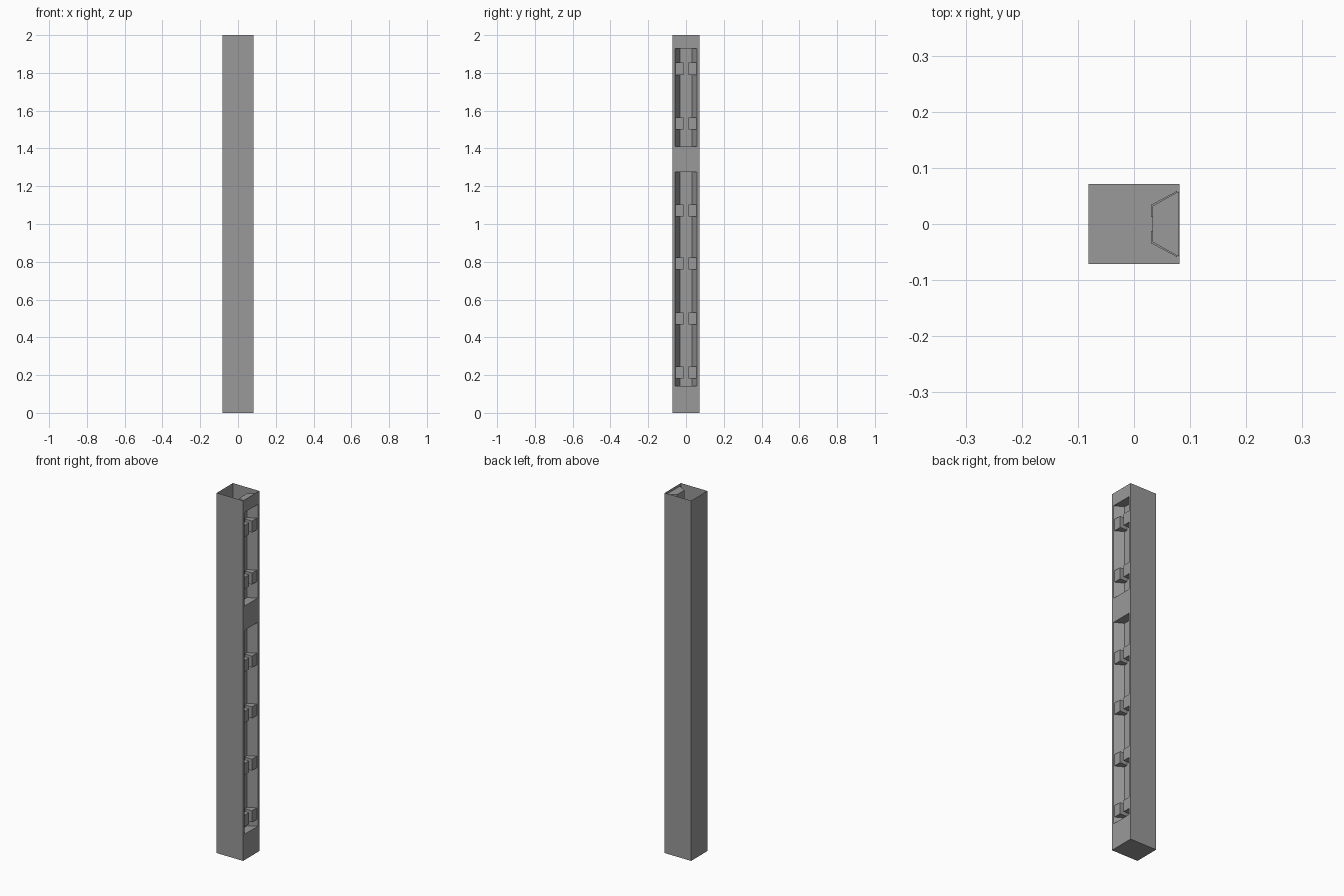
import bpy, bmesh

if "Cube" in bpy.data.objects:
    bpy.data.objects.remove(bpy.data.objects["Cube"])

HX, HY, H = 0.081, 0.071, 2.0          # half width, half depth, height
OY = 0.058                             # half width of the openings
BX, BY = 0.033, 0.032                  # recess back plane and its half width
OPENINGS = [(0.143, 1.275), (1.41, 1.93)]
TABS = [0.213, 0.50, 0.79, 1.072, 1.533, 1.822]
TAB_H = 0.064

grey = bpy.data.materials.new("dark_grey")
grey.diffuse_color = (0.32, 0.32, 0.32, 1)
grey.use_nodes = True
grey.node_tree.nodes["Principled BSDF"].inputs["Base Color"].default_value = grey.diffuse_color


def make(name, quads):
    """Object from a list of polygons, with shared corners welded."""
    bm = bmesh.new()
    for q in quads:
        bm.faces.new([bm.verts.new(p) for p in q])
    bmesh.ops.remove_doubles(bm, verts=bm.verts, dist=1e-5)
    me = bpy.data.meshes.new(name)
    bm.to_mesh(me)
    bm.free()
    me.materials.append(grey)
    ob = bpy.data.objects.new(name, me)
    bpy.context.collection.objects.link(ob)
    return ob


def wall(a, b, z0, z1):
    """Upright quad from plan point a to b, facing right of the direction."""
    return [(*a, z0), (*b, z0), (*b, z1), (*a, z1)]


def prism(name, p, z0, z1):
    """Closed prism from an anticlockwise plan outline."""
    faces = [wall(a, b, z0, z1) for a, b in zip(p, p[1:] + p[:1])]
    faces.append([(x, y, z0) for x, y in reversed(p)])
    faces.append([(x, y, z1) for x, y in p])
    return make(name, faces)


# Thin sheet post: three plain walls, floor, open top
post = [wall((-HX, -HY), (HX, -HY), 0, H),
        wall((HX, HY), (-HX, HY), 0, H),
        wall((-HX, HY), (-HX, -HY), 0, H),
        [(-HX, -HY, 0), (-HX, HY, 0), (HX, HY, 0), (HX, -HY, 0)]]

# Slotted right wall: heights split at every opening edge
levels = [0] + [z for o in OPENINGS for z in o] + [H]
for i, (z0, z1) in enumerate(zip(levels, levels[1:])):
    post.append(wall((HX, -HY), (HX, -OY), z0, z1))
    post.append(wall((HX, OY), (HX, HY), z0, z1))
    if i % 2 == 0:
        post.append(wall((HX, -OY), (HX, OY), z0, z1))
make("post_shell", post)

# Tapered recess behind each opening, closed at both ends
plan = [(HX, -OY), (BX, -BY), (BX, BY), (HX, OY)]
for n, (z0, z1) in enumerate(OPENINGS):
    faces = [wall(a, b, z0, z1) for a, b in zip(plan, plan[1:])]
    faces.append([(x, y, z0) for x, y in reversed(plan)])
    faces.append([(x, y, z1) for x, y in plan])
    make(f"recess_{n + 1}", faces)

# Filler block above the upper recess, just under the rim
cap_plan = [(HX - 0.002, OY), (BX, BY), (BX, -BY), (HX - 0.002, -OY)]
prism("top_filler", cap_plan, 1.932, 1.988)

# Pairs of retaining tabs in the recesses
FX = 0.077
edge = 0.034 + (FX - 0.030) * 0.53
tab_plan = [(0.030, 0.0125), (FX, 0.0125), (FX, edge), (0.030, 0.034)]
for n, zc in enumerate(TABS):
    for side, s in (("left", -1), ("right", 1)):
        p = [(x, s * y) for x, y in tab_plan][::s]
        prism(f"tab_{side}_{n + 1}", p, zc - TAB_H / 2, zc + TAB_H / 2)
